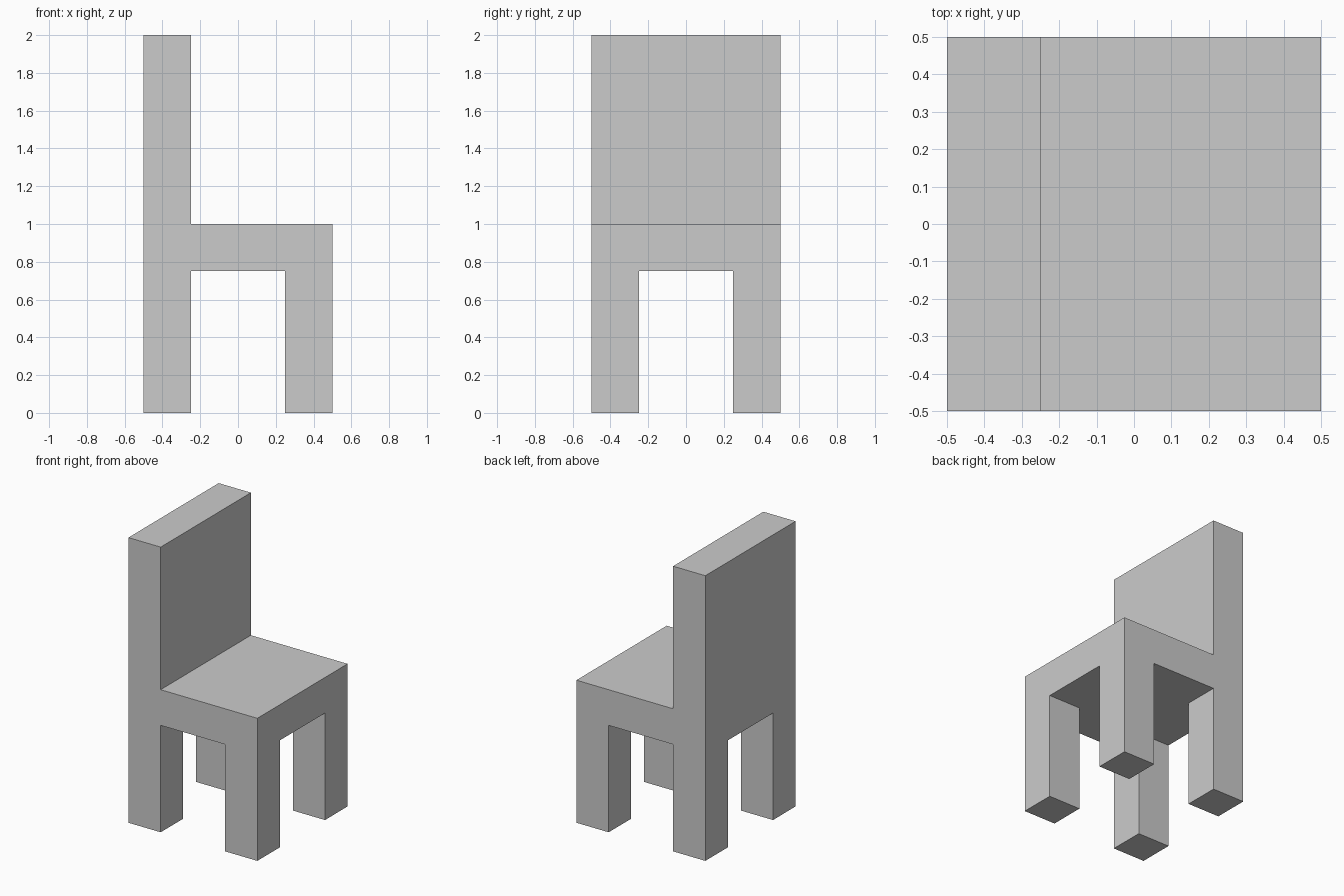
import bpy
import bmesh
from math import radians
from mathutils import Matrix, Vector

if "Cube" in bpy.data.objects:
    bpy.data.objects.remove(bpy.data.objects["Cube"])

HALF = 0.5        # half the seat width
INNER = 0.25      # inner faces of legs and backrest
SEAT_BOTTOM, SEAT_TOP, BACK_TOP = 0.75, 1.0, 2.0


def cut(bm, axis, offset):
    normal = Vector((0, 0, 0))
    normal[axis] = 1
    bmesh.ops.bisect_plane(bm, geom=bm.verts[:] + bm.edges[:] + bm.faces[:],
                           plane_co=normal * offset, plane_no=normal)


def extrude_to(bm, faces, z):
    new = bmesh.ops.extrude_discrete_faces(bm, faces=faces)["faces"]
    for v in {v for f in new for v in f.verts}:
        v.co.z = z


bm = bmesh.new()

# Seat slab, cut into three strips across its depth
size = Vector((2 * HALF, 2 * HALF, SEAT_TOP - SEAT_BOTTOM))
centre = Vector((0, 0, (SEAT_TOP + SEAT_BOTTOM) / 2))
bmesh.ops.create_cube(bm, size=1,
                      matrix=Matrix.Translation(centre) @ Matrix.Diagonal(size.to_4d()))
for offset in (-INNER, INNER):
    cut(bm, 0, offset)

# Backrest rises from the rear strip
bm.normal_update()
extrude_to(bm, [f for f in bm.faces
                if f.normal.z > 0.9 and f.calc_center_median().x < -INNER], BACK_TOP)

# Four legs drop from the corner squares of the underside
for offset in (-INNER, INNER):
    cut(bm, 1, offset)
bm.normal_update()
corners = []
for f in bm.faces:
    c = f.calc_center_median()
    if f.normal.z < -0.9 and abs(c.x) > INNER and abs(c.y) > INNER:
        corners.append(f)
extrude_to(bm, corners, 0)

# Merge the flat faces left by the cuts
bm.normal_update()
bmesh.ops.dissolve_limit(bm, angle_limit=radians(1), verts=bm.verts[:], edges=bm.edges[:])
bmesh.ops.recalc_face_normals(bm, faces=bm.faces[:])

mesh = bpy.data.meshes.new("chair")
bm.to_mesh(mesh)
bm.free()
bpy.context.collection.objects.link(bpy.data.objects.new("chair", mesh))
